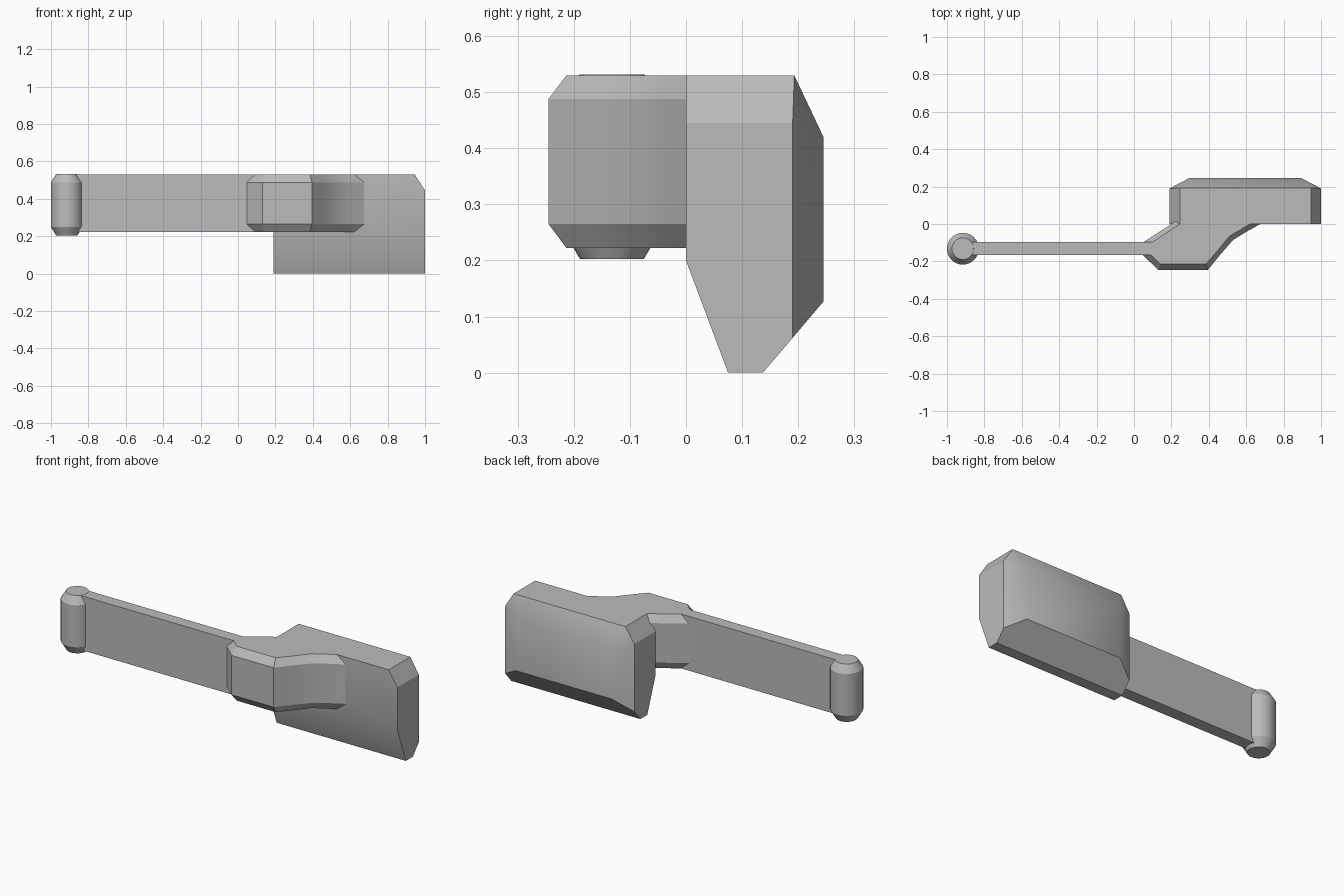
import bpy
import bmesh
import math

cube = bpy.data.objects.get("Cube")
if cube:
    bpy.data.objects.remove(cube, do_unlink=True)

grey = bpy.data.materials.new("plain grey")
grey.use_nodes = True
colour = (0.5, 0.5, 0.5, 1)
grey.diffuse_color = colour
grey.node_tree.nodes["Principled BSDF"].inputs["Base Color"].default_value = colour


def finish(name, bm):
    """Turn a bmesh into a shaded object."""
    bmesh.ops.recalc_face_normals(bm, faces=bm.faces[:])
    mesh = bpy.data.meshes.new(name)
    bm.to_mesh(mesh)
    bm.free()
    mesh.materials.append(grey)
    obj = bpy.data.objects.new(name, mesh)
    bpy.context.collection.objects.link(obj)
    bpy.ops.object.select_all(action='DESELECT')
    obj.select_set(True)
    bpy.context.view_layer.objects.active = obj
    bpy.ops.object.shade_smooth_by_angle(angle=math.radians(30))


def hull(name, points):
    bm = bmesh.new()
    for p in points:
        bm.verts.new(p)
    bmesh.ops.convex_hull(bm, input=bm.verts[:])
    bmesh.ops.dissolve_limit(bm, angle_limit=math.radians(1),
                             verts=bm.verts[:], edges=bm.edges[:])
    finish(name, bm)


def loft(name, layers):
    """Stack matching outlines, given as (height, outline) pairs."""
    bm = bmesh.new()
    rings = [[bm.verts.new((x, y, z)) for x, y in ring] for z, ring in layers]
    for low, high in zip(rings, rings[1:]):
        for i in range(len(low)):
            j = (i + 1) % len(low)
            bm.faces.new((low[i], low[j], high[j], high[i]))
    bm.faces.new(rings[0][::-1])
    bm.faces.new(rings[-1])
    finish(name, bm)


def circle(radius, cx=-0.915, cy=-0.132, sides=32):
    turns = [math.tau * i / sides for i in range(sides)]
    return [(cx + radius * math.cos(a), cy + radius * math.sin(a)) for a in turns]


# Main block: tapered underside, chamfered top corners and back
block = []
middle, half = 0.595, 0.405
for side in (-1, 1):
    for reach, y, z in [(half, 0, 0.2), (half, 0.075, 0), (half, 0.137, 0),
                        (half, 0.19, 0.062), (half, 0, 0.445), (half, 0.19, 0.445),
                        (0.35, 0, 0.53), (0.35, 0.193, 0.53),
                        (0.3, 0.245, 0.127), (0.3, 0.245, 0.42)]:
        block.append((middle + side * reach, y, z))
hull("main_block", block)

# Bracket: cranked outline with chamfered top and bottom edges
outer = [(0.045, -0.165), (0.13, -0.245), (0.395, -0.245), (0.46, -0.165),
         (0.53, -0.085), (0.6, -0.042), (0.675, 0), (0.675, 0.03),
         (0.24, 0.03), (0.2, 0), (0.045, -0.1)]
inner = [(0.09, -0.165), (0.14, -0.213), (0.385, -0.213), (0.445, -0.145),
         (0.51, -0.065), (0.57, -0.03), (0.62, 0), (0.62, 0.03),
         (0.29, 0.03), (0.245, 0), (0.095, -0.1)]
loft("bracket", [(0.222, inner), (0.265, outer), (0.488, outer), (0.53, inner)])

# Flat arm joining bracket and end barrel
hull("arm", [(x, y, z) for x in (-0.9, 0.16)
             for y in (-0.167, -0.097) for z in (0.222, 0.53)])

# End barrel with chamfered rims
loft("end_barrel", [(0.203, circle(0.057)), (0.25, circle(0.085)),
                    (0.488, circle(0.085)), (0.531, circle(0.058))])
